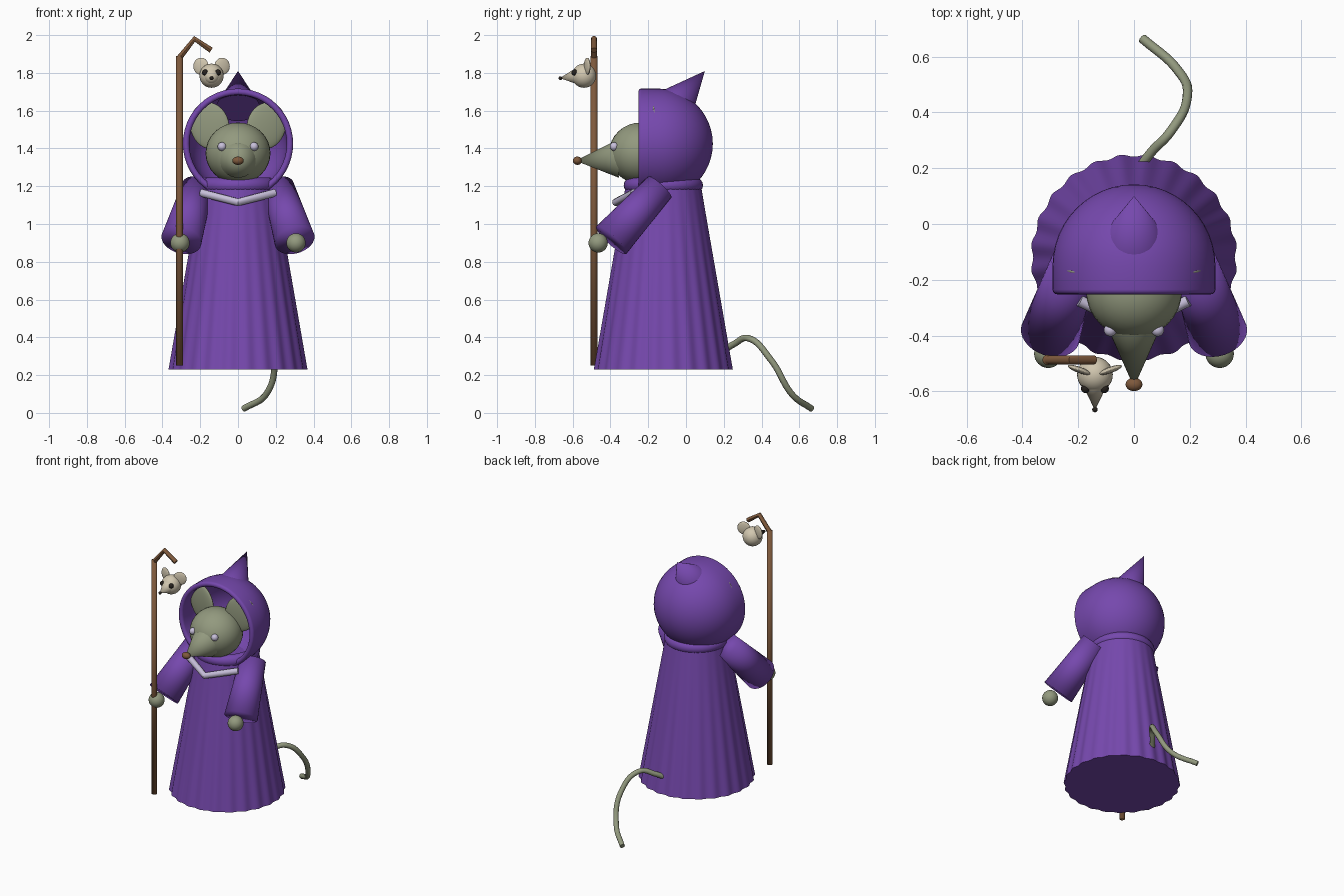
import bpy, bmesh, math
from mathutils import Vector

cube = bpy.data.objects.get("Cube")
if cube:
    bpy.data.objects.remove(cube, do_unlink=True)


def material(name, rgb):
    m = bpy.data.materials.new(name)
    m.use_nodes = True
    m.diffuse_color = (*rgb, 1)
    for node in m.node_tree.nodes:
        if node.type == 'BSDF_PRINCIPLED':
            node.inputs["Base Color"].default_value = (*rgb, 1)
    return m


PURPLE = material("purple cloth", (0.18, 0.065, 0.42))
FUR = material("grey green fur", (0.29, 0.32, 0.21))
WOOD = material("brown wood", (0.21, 0.10, 0.045))
BONE = material("cream bone", (0.64, 0.57, 0.43))
PALE = material("pale lavender", (0.57, 0.52, 0.70))
DARK = material("near black", (0.02, 0.016, 0.013))


def finish(obj, name, mat, sharp=True):
    obj.name = obj.data.name = name
    obj.data.materials.append(mat)
    bpy.ops.object.select_all(action='DESELECT')
    obj.select_set(True)
    bpy.context.view_layer.objects.active = obj
    if sharp:
        bpy.ops.object.shade_smooth_by_angle(angle=math.radians(40))
    else:
        bpy.ops.object.shade_smooth()
    return obj


def ball(name, mat, loc, size, rot=(0, 0, 0)):
    bpy.ops.mesh.primitive_uv_sphere_add(segments=32, ring_count=16, location=loc, rotation=rot)
    obj = bpy.context.object
    obj.scale = size if isinstance(size, tuple) else (size,) * 3
    return finish(obj, name, mat)


def cone(name, mat, start, end, r1, r2=0, sharp=True):
    a, b = Vector(start), Vector(end)
    bpy.ops.mesh.primitive_cone_add(vertices=32, radius1=r1, radius2=r2,
                                    depth=(b - a).length, location=(a + b) / 2)
    obj = bpy.context.object
    obj.rotation_euler = (b - a).to_track_quat('Z', 'Y').to_euler()
    return finish(obj, name, mat, sharp)


def tube(name, mat, points, radius, smooth_path=False):
    curve = bpy.data.curves.new(name, 'CURVE')
    curve.dimensions = '3D'
    curve.bevel_depth = radius
    curve.bevel_resolution = 3
    curve.use_fill_caps = True
    spline = curve.splines.new('BEZIER')
    spline.bezier_points.add(len(points) - 1)
    for bp, p in zip(spline.bezier_points, points):
        bp.co = p
        bp.handle_left_type = bp.handle_right_type = 'AUTO' if smooth_path else 'VECTOR'
    spline.resolution_u = 10 if smooth_path else 1
    obj = bpy.data.objects.new(name, curve)
    bpy.context.collection.objects.link(obj)
    bpy.ops.object.select_all(action='DESELECT')
    obj.select_set(True)
    bpy.context.view_layer.objects.active = obj
    bpy.ops.object.convert(target='MESH')
    return finish(bpy.context.object, name, mat)


def rings_mesh(name, mat, rings, cap_start=False, cap_end=False):
    bm = bmesh.new()
    loops = [[bm.verts.new(p) for p in ring] for ring in rings]
    n = len(loops[0])
    for lo, hi in zip(loops, loops[1:]):
        for i in range(n):
            j = (i + 1) % n
            bm.faces.new((lo[i], lo[j], hi[j], hi[i]))
    if cap_start:
        bm.faces.new(loops[0][::-1])
    if cap_end:
        bm.faces.new(loops[-1])
    bmesh.ops.remove_doubles(bm, verts=bm.verts, dist=0.0001)
    bmesh.ops.recalc_face_normals(bm, faces=bm.faces)
    mesh = bpy.data.meshes.new(name)
    bm.to_mesh(mesh)
    bm.free()
    obj = bpy.data.objects.new(name, mesh)
    bpy.context.collection.objects.link(obj)
    return finish(obj, name, mat)


# Robe: a tapered skirt whose pleats fade out towards the neck
FOLDS, AXIS_Y = 24, -0.12


def robe_ring(t):
    ring = []
    for i in range(FOLDS * 8):
        a = math.tau * i / (FOLDS * 8)
        r = 0.366 - 0.166 * t - 0.005 * (1 - t) * math.cos(FOLDS * a)
        ring.append((r * math.cos(a), AXIS_Y + r * math.sin(a), 0.23 + 0.97 * t))
    return ring


rings_mesh("robe", PURPLE, [robe_ring(k / 8) for k in range(9)], True, True)

# Neck roll
bpy.ops.mesh.primitive_torus_add(major_radius=0.17, minor_radius=0.04, major_segments=48,
                                 minor_segments=16, location=(0, AXIS_Y, 1.205))
finish(bpy.context.object, "neck_roll", PURPLE)

# Hood: hollow shell turned about the front-back axis, with a rounded lip
HOOD_Z, HOOD_Y, OUT, IN = 1.425, -0.15, 0.292, 0.258
quarter = [math.pi / 2 * k / 12 for k in range(13)]
profile = [(OUT * math.sin(a), HOOD_Y + OUT * math.cos(a)) for a in quarter]
lip = (OUT - IN) / 2
for k in range(9):
    a = math.pi * k / 8
    profile.append(((OUT + IN) / 2 + lip * math.cos(a), -0.235 - lip * math.sin(a)))
profile += [(IN * math.sin(a), HOOD_Y + IN * math.cos(a)) for a in reversed(quarter)]
spin = [math.tau * i / 48 for i in range(48)]
rings_mesh("hood", PURPLE, [[(r * math.cos(a), y, HOOD_Z + r * math.sin(a)) for a in spin]
                            for r, y in profile])
cone("hood_peak", PURPLE, (0, -0.063, 1.62), (0, 0.10, 1.81), 0.115)

# Head
ball("head", FUR, (0, -0.24, 1.375), (0.172, 0.168, 0.162))
cone("snout", FUR, (0, -0.36, 1.345), (0, -0.585, 1.335), 0.10)
ball("nose", WOOD, (0, -0.575, 1.335), (0.03, 0.024, 0.022))

# Collar trim
tube("collar_trim", PALE, [(-0.195, -0.275, 1.165), (0, -0.37, 1.115), (0.195, -0.275, 1.165)], 0.021)

# Paired parts
for side, s in (("left", 1), ("right", -1)):
    ball(side + "_ear", FUR, (s * 0.15, -0.185, 1.52), (0.105, 0.022, 0.125), (0, s * 0.25, s * 0.2))
    ball(side + "_eye", PALE, (s * 0.085, -0.38, 1.41), 0.023)
    cone(side + "_sleeve", PURPLE, (s * 0.215, -0.14, 1.195), (s * 0.30, -0.395, 0.915), 0.083, 0.108, False)
    ball(side + "_hand", FUR, (s * 0.307, -0.465, 0.90), 0.051)

# Tail
tube("tail", FUR, [(0.0, 0.17, 0.31), (0.06, 0.255, 0.365), (0.13, 0.33, 0.395), (0.19, 0.45, 0.28),
                   (0.15, 0.56, 0.10), (0.03, 0.665, 0.022)], 0.017, True)

# Staff with a bent hook
POLE_Y = -0.487
cone("staff", WOOD, (-0.31, POLE_Y, 0.25), (-0.31, POLE_Y, 1.89), 0.018, 0.018, False)
tube("staff_hook", WOOD, [(-0.31, POLE_Y, 1.88), (-0.23, POLE_Y, 1.98), (-0.142, POLE_Y, 1.92)], 0.016)

# Small skull charm
SX = -0.14
ball("charm_head", BONE, (SX, -0.54, 1.785), 0.064)
cone("charm_snout", BONE, (SX, -0.575, 1.783), (SX, -0.668, 1.772), 0.045)
ball("charm_nose", DARK, (SX, -0.665, 1.772), 0.010)
for side, s in (("left", 1), ("right", -1)):
    ball(side + "_charm_eye", DARK, (SX + s * 0.034, -0.59, 1.802), 0.016)
    ball(side + "_charm_ear", BONE, (SX + s * 0.056, -0.523, 1.835), (0.043, 0.011, 0.045), (0, 0, s * 0.35))
